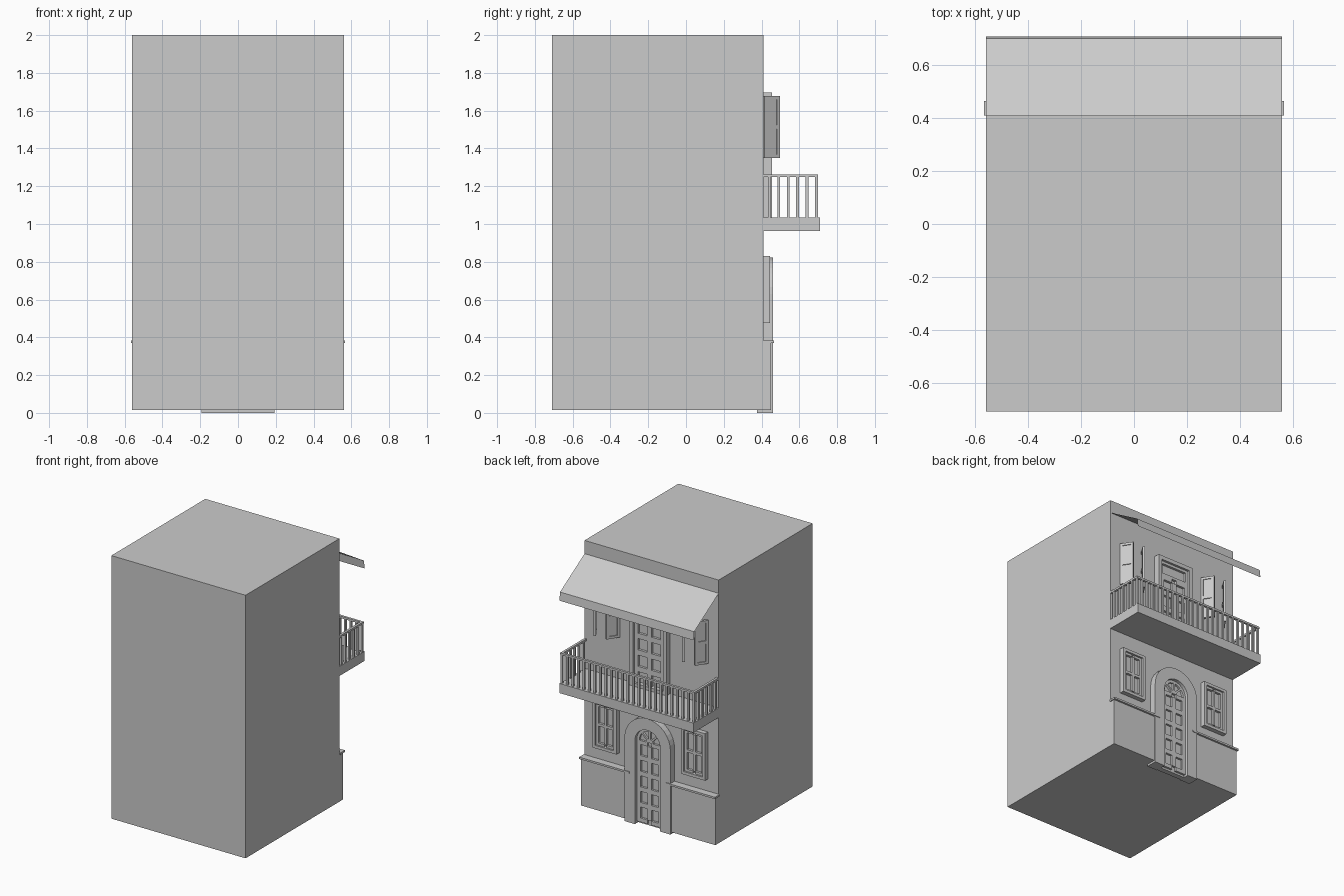
import bpy, bmesh, math
from mathutils import Matrix, Vector

if "Cube" in bpy.data.objects:
    bpy.data.objects.remove(bpy.data.objects["Cube"])

mat = bpy.data.materials.new("plain grey")
mat.diffuse_color = (0.6, 0.6, 0.6, 1)
mat.use_nodes = True
mat.node_tree.nodes["Principled BSDF"].inputs["Base Color"].default_value = mat.diffuse_color
WALL = 0.41   # plane of the facade, which faces +y


def finish(name, bm, fix=True):
    if fix:
        bmesh.ops.recalc_face_normals(bm, faces=bm.faces)
    me = bpy.data.meshes.new(name)
    bm.to_mesh(me)
    bm.free()
    me.materials.append(mat)
    ob = bpy.data.objects.new(name, me)
    bpy.context.collection.objects.link(ob)
    return ob


def box(bm, x0, x1, y0, y1, z0, z1, m=Matrix()):
    size = Matrix.Diagonal((x1 - x0, y1 - y0, z1 - z0, 1))
    mid = Matrix.Translation(((x0 + x1) / 2, (y0 + y1) / 2, (z0 + z1) / 2))
    bmesh.ops.create_cube(bm, size=1, matrix=m @ mid @ size)


def boxes(name, *dims):
    bm = bmesh.new()
    for d in dims:
        box(bm, *d)
    return finish(name, bm)


def grid(bm, x0, x1, z0, z1, cols, rows, y0, y1, border, bar, m=Matrix()):
    """Bars with cols x rows openings."""
    pw = (x1 - x0 - 2 * border - (cols - 1) * bar) / cols
    ph = (z1 - z0 - 2 * border - (rows - 1) * bar) / rows
    box(bm, x0, x0 + border, y0, y1, z0, z1, m)
    box(bm, x1 - border, x1, y0, y1, z0, z1, m)
    for i in range(1, cols):
        x = x0 + border + i * pw + (i - 1) * bar
        box(bm, x, x + bar, y0, y1, z0 + border, z1 - border, m)
    xs = [x0 + border + i * (pw + bar) for i in range(cols)]
    for x in xs:
        box(bm, x, x + pw, y0, y1, z0, z0 + border, m)
        box(bm, x, x + pw, y0, y1, z1 - border, z1, m)
        for j in range(1, rows):
            z = z0 + border + j * ph + (j - 1) * bar
            box(bm, x, x + pw, y0, y1, z, z + bar, m)


def extrude_xz(bm, pts, y0, y1):
    f = bm.faces.new([bm.verts.new((x, y0, z)) for x, z in pts])
    r = bmesh.ops.extrude_face_region(bm, geom=[f])
    vs = [v for v in r["geom"] if isinstance(v, bmesh.types.BMVert)]
    bmesh.ops.translate(bm, verts=vs, vec=(0, y1 - y0, 0))


def arc(r, zc, n=16):
    return [(r * math.cos(math.pi * i / n), zc + r * math.sin(math.pi * i / n))
            for i in range(n + 1)]


# house block, wainscot and ledge on each side of the door
boxes("house_body", (-0.56, 0.56, -0.71, WALL, 0.015, 2.0))
boxes("wainscot", (0.15, 0.56, WALL, 0.45, 0.015, 0.37),
      (-0.56, -0.15, WALL, 0.45, 0.015, 0.37))
boxes("wainscot_ledge", (0.15, 0.567, WALL, 0.465, 0.37, 0.384),
      (-0.567, -0.15, WALL, 0.465, 0.37, 0.384))

# arched stone door surround
ZC, RO, RI = 0.63, 0.192, 0.105
bm = bmesh.new()
extrude_xz(bm, [(RO, 0)] + arc(RO, ZC) + [(-RO, 0), (-RI, 0)]
           + arc(RI, ZC)[::-1] + [(RI, 0)], 0.375, 0.46)
finish("door_surround", bm)

# front door: back plate, panelled leaf and fanlight
bm = bmesh.new()
extrude_xz(bm, [(RI, 0.0)] + arc(RI, ZC) + [(-RI, 0.0)], 0.38, 0.42)
grid(bm, -RI, RI, 0.015, ZC, 2, 5, 0.42, 0.436, 0.03, 0.035)
extrude_xz(bm, arc(RI, ZC) + arc(0.085, ZC)[::-1], 0.42, 0.436)
extrude_xz(bm, arc(0.03, ZC, 8), 0.42, 0.436)
for k in (1, 2, 3):
    rot = Matrix.Translation((0, 0, ZC)) @ Matrix.Rotation(-math.pi * k / 4, 4, 'Y')
    box(bm, 0.025, 0.09, 0.42, 0.436, -0.007, 0.007, rot)
finish("front_door", bm)

# ground floor windows, upper casements ajar
for side, s in (("right", 1), ("left", -1)):
    c = 0.37 * s
    bm = bmesh.new()
    grid(bm, c - 0.1, c + 0.1, 0.475, 0.83, 1, 1, WALL, 0.445, 0.022, 0)
    grid(bm, c - 0.078, c + 0.078, 0.497, 0.808, 2, 2, WALL, 0.432, 0.018, 0.02)
    box(bm, c - 0.078, c + 0.078, WALL, 0.414, 0.497, 0.808)
    finish("lower_window_" + side, bm)

    for hinge, ang, part in ((c - 0.1, 57, "a"), (c + 0.1, 123, "b")):
        m = Matrix.Translation((hinge, WALL, 0)) @ Matrix.Rotation(math.radians(ang), 4, 'Z')
        bm = bmesh.new()
        grid(bm, 0, 0.098, 1.35, 1.677, 1, 2, -0.009, 0.009, 0.018, 0.022, m)
        box(bm, 0.018, 0.08, -0.003, 0.003, 1.368, 1.66, m)
        finish("upper_casement_%s_%s" % (side, part), bm)

# balcony door with wide transom
bm = bmesh.new()
grid(bm, -0.155, 0.155, 1.03, 1.695, 1, 1, WALL, 0.455, 0.03, 0)
grid(bm, -0.125, 0.125, 1.03, 1.55, 2, 4, WALL, 0.438, 0.03, 0.04)
grid(bm, -0.125, 0.125, 1.55, 1.665, 1, 1, WALL, 0.438, 0.02, 0)
box(bm, -0.125, 0.125, WALL, 0.42, 1.03, 1.665)
finish("balcony_door", bm)

# balcony slab, handrail and spindles
boxes("balcony_slab", (-0.56, 0.56, WALL, 0.71, 0.963, 1.035))
boxes("balcony_handrail", (-0.56, 0.56, 0.682, 0.70, 1.248, 1.263),
      (-0.56, -0.542, WALL, 0.682, 1.248, 1.263),
      (0.542, 0.56, WALL, 0.682, 1.248, 1.263))
bm = bmesh.new()
h, n = 0.0075, 24
spots = [(-0.551 + 1.102 * i / n, 0.691) for i in range(n + 1)]
spots += [(s * 0.551, 0.691 - 0.05 * j) for s in (-1, 1) for j in range(1, 6)]
for x, y in spots:
    box(bm, x - h, x + h, y - h, y + h, 1.035, 1.248)
finish("balcony_spindles", bm)

# awning: open sheet with a short valance
bm = bmesh.new()
rows = [[bm.verts.new((x, y, z)) for x in (0.56, -0.56)]
        for y, z in ((WALL, 1.9), (0.702, 1.722), (0.71, 1.66))]
for a, b in zip(rows, rows[1:]):
    bm.faces.new((a[0], a[1], b[1], b[0]))
finish("awning", bm, fix=False)
